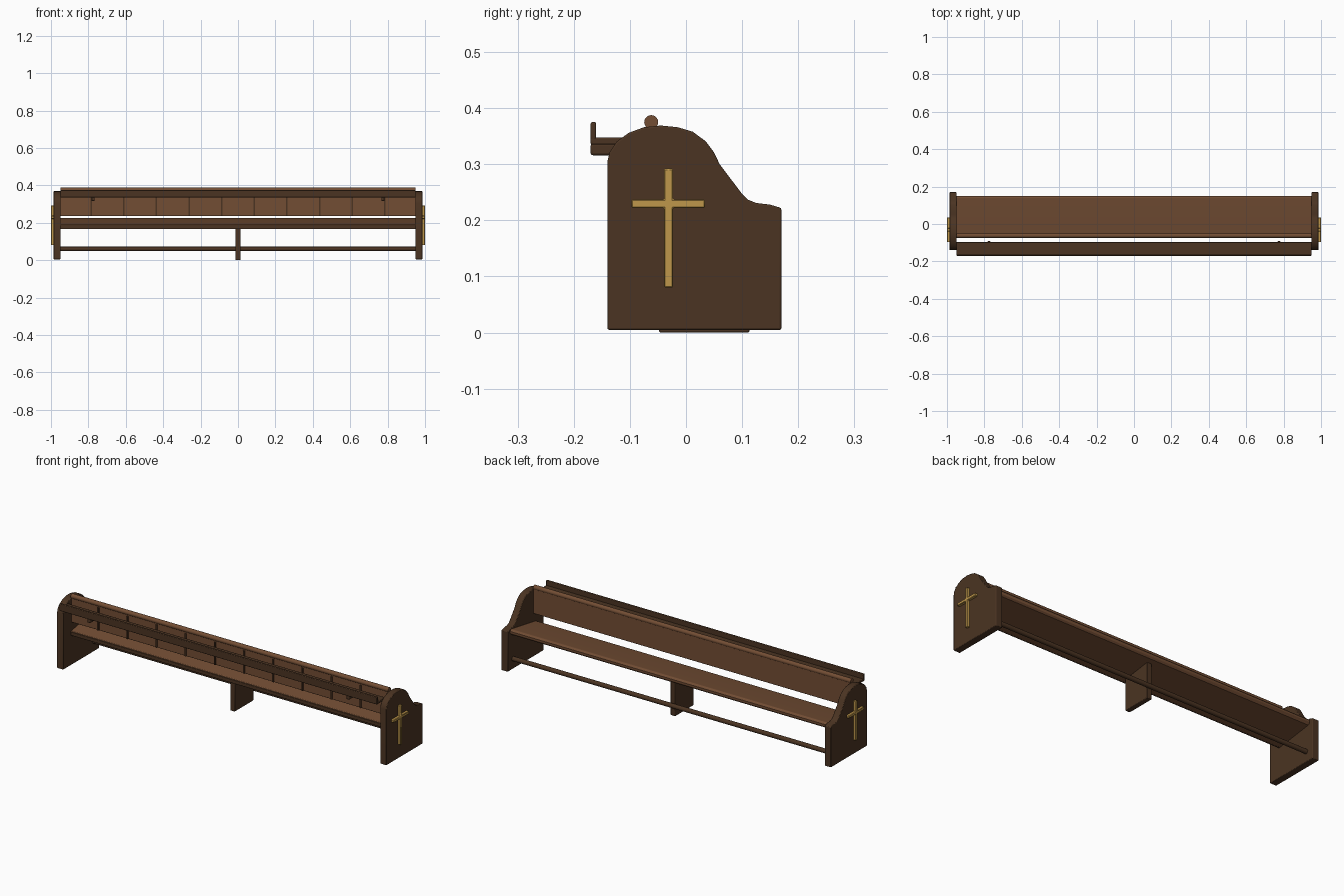
import bpy, bmesh, math
from mathutils import Vector

cube = bpy.data.objects.get("Cube")
if cube:
    bpy.data.objects.remove(cube, do_unlink=True)


def material(name, rgb):
    m = bpy.data.materials.new(name)
    m.use_nodes = True
    m.diffuse_color = (*rgb, 1)
    bsdf = next(n for n in m.node_tree.nodes if n.type == 'BSDF_PRINCIPLED')
    bsdf.inputs["Base Color"].default_value = (*rgb, 1)
    return m


DARK = material("dark_wood", (0.070, 0.034, 0.016))
WARM = material("warm_wood", (0.170, 0.075, 0.034))
GOLD = material("gold", (0.52, 0.31, 0.07))


def extrude(name, profile, x0, x1, mat, bevel=0.0, segments=2):
    """Extrude a (y, z) outline along x, with optional rounded edges."""
    bm = bmesh.new()
    face = bm.faces.new([bm.verts.new((x0, y, z)) for y, z in profile])
    ext = bmesh.ops.extrude_face_region(bm, geom=[face])
    moved = [g for g in ext["geom"] if isinstance(g, bmesh.types.BMVert)]
    bmesh.ops.translate(bm, verts=moved, vec=Vector((x1 - x0, 0, 0)))
    bmesh.ops.recalc_face_normals(bm, faces=bm.faces)
    mesh = bpy.data.meshes.new(name)
    bm.to_mesh(mesh)
    bm.free()
    mesh.materials.append(mat)
    obj = bpy.data.objects.new(name, mesh)
    bpy.context.collection.objects.link(obj)
    if bevel:
        mod = obj.modifiers.new("rounding", 'BEVEL')
        mod.width, mod.segments = bevel, segments
        mod.limit_method, mod.angle_limit = 'ANGLE', math.radians(40)
    bpy.ops.object.select_all(action='DESELECT')
    bpy.context.view_layer.objects.active = obj
    obj.select_set(True)
    bpy.ops.object.shade_smooth_by_angle(angle=math.radians(35))
    return obj


def rect(y0, y1, z0, z1):
    return [(y0, z0), (y1, z0), (y1, z1), (y0, z1)]


def circle(y, z, r, n=20):
    return [(y + r * math.cos(2 * math.pi * i / n), z + r * math.sin(2 * math.pi * i / n))
            for i in range(n)]


# Shaped end panels, each with a cross on the outside
PANEL = [(-.14, .005), (.17, .005), (.17, .222), (.15, .228), (.125, .231), (.11, .237),
         (.1, .247), (.06, .3), (.05, .321), (.035, .341), (.012, .358), (-.015, .366),
         (-.045, .369), (-.075, .366), (-.102, .356), (-.124, .34), (-.136, .322), (-.14, .305)]
CROSS = [(-.039, .08), (-.023, .08), (-.023, .222), (.034, .222), (.034, .237), (-.023, .237),
         (-.023, .292), (-.039, .292), (-.039, .237), (-.097, .237), (-.097, .222), (-.039, .222)]
for side, s in (("left", 1), ("right", -1)):
    extrude(side + "_end_panel", PANEL, s * .948, s * .986, DARK, .003)
    extrude(side + "_cross", CROSS, s * .984, s * 1.0, GOLD, .002, 1)

# Seat, tilted down toward the backrest, with a rounded nose
W = .95
extrude("seat", [(-.072, .166), (.14, .196), (.15, .206), (.15, .217), (.143, .226),
                 (.13, .225), (-.072, .19)], -W, W, WARM, .003)
extrude("seat_back_batten", rect(-.075, -.066, .166, .186), -W, W, DARK, .002)

# Backrest with a round top rail and cover strips
extrude("backrest", rect(-.07, -.052, .236, .372), -W, W, WARM, .002)
extrude("top_rail", circle(-.062, .375, .0125), -W, W, WARM)
for i in range(10):
    x = (i - 4.5) * .1745
    extrude(f"backrest_strip_{i + 1}", rect(-.076, -.069, .237, .36), x - .004, x + .004, DARK)

# Book shelf with an upright lip, carried on two brackets
extrude("book_shelf", rect(-.17, -.097, .335, .348), -W, W, DARK, .003)
extrude("shelf_lip", rect(-.17, -.16, .337, .375), -W, W, DARK, .003)
for side, s in (("left", 1), ("right", -1)):
    x = s * .775
    extrude(side + "_shelf_bracket", rect(-.17, -.092, .316, .337), x - .009, x + .009, DARK, .004)

# Middle leg and the long stretcher
extrude("middle_leg", [(-.048, .002), (.113, .002), (.113, .195), (-.048, .172)],
        -.014, .014, DARK, .003)
extrude("stretcher", circle(.124, .06, .012), -W, W, DARK)

# Rest the model on the ground
for obj in bpy.context.collection.objects:
    if obj.name == "middle_leg":
        obj.location.z = -.002
